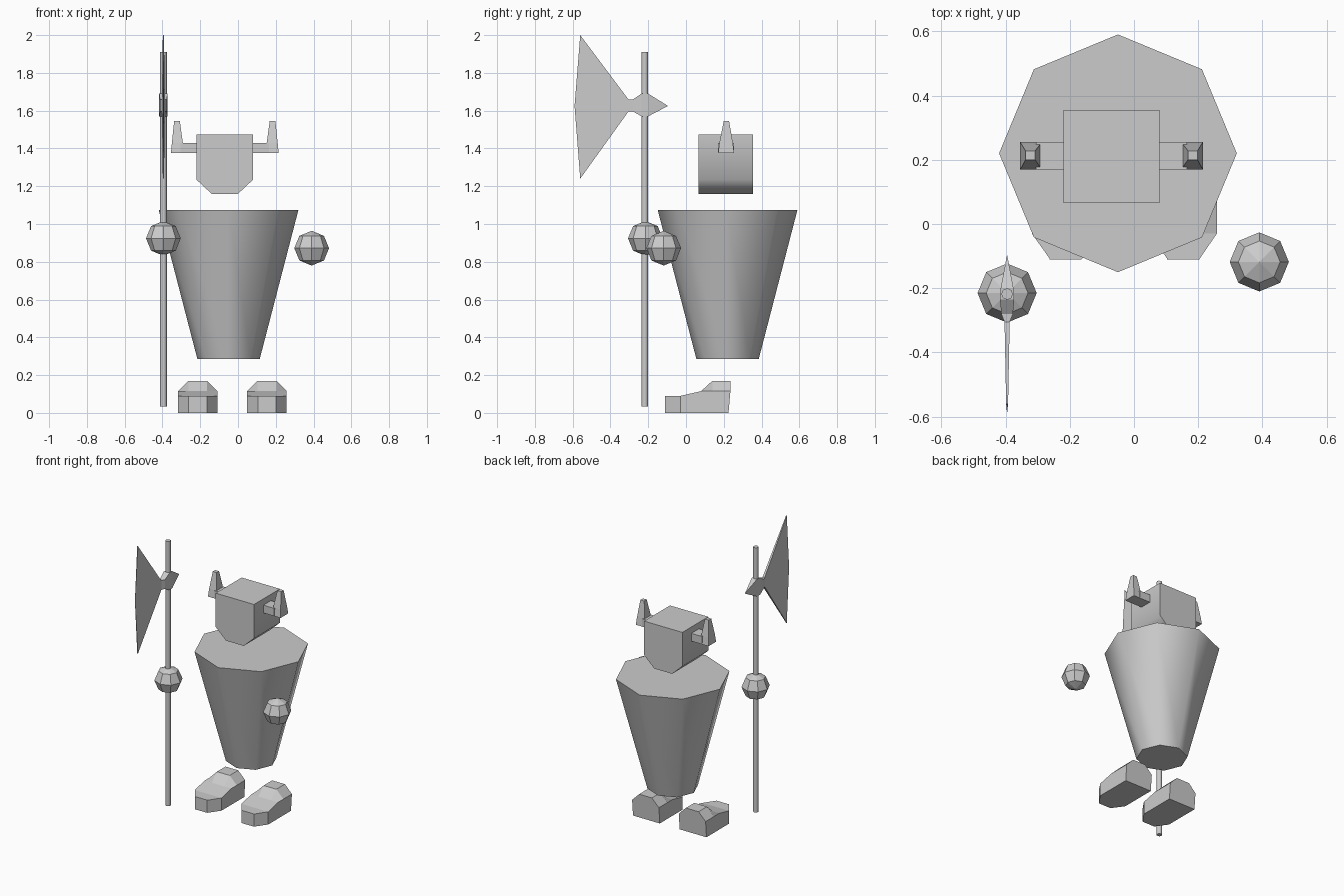
import bpy
import bmesh
from math import radians
from mathutils import Vector

cube = bpy.data.objects.get("Cube")
if cube:
    bpy.data.objects.remove(cube, do_unlink=True)

grey = bpy.data.materials.new("plain grey")
grey.use_nodes = True
grey.diffuse_color = (0.6, 0.6, 0.6, 1)
grey.node_tree.nodes["Principled BSDF"].inputs["Base Color"].default_value = (0.6, 0.6, 0.6, 1)


def finish(obj, name, smooth=False):
    obj.name = obj.data.name = name
    obj.data.materials.append(grey)
    if smooth:
        bpy.ops.object.select_all(action="DESELECT")
        obj.select_set(True)
        bpy.context.view_layer.objects.active = obj
        bpy.ops.object.shade_smooth_by_angle(angle=radians(55))
    return obj


def loft(name, sections, smooth=False):
    """Skin equal-length rings of points, cap both ends, merge collapsed points."""
    bm = bmesh.new()
    rings = [[bm.verts.new(p) for p in ring] for ring in sections]
    n = len(rings[0])
    for a, b in zip(rings, rings[1:]):
        for i in range(n):
            j = (i + 1) % n
            bm.faces.new((a[i], a[j], b[j], b[i]))
    bm.faces.new(rings[0])
    bm.faces.new(rings[-1])
    bmesh.ops.remove_doubles(bm, verts=bm.verts, dist=0.0005)
    bmesh.ops.recalc_face_normals(bm, faces=bm.faces)
    mesh = bpy.data.meshes.new(name)
    bm.to_mesh(mesh)
    bm.free()
    obj = bpy.data.objects.new(name, mesh)
    bpy.context.collection.objects.link(obj)
    return finish(obj, name, smooth)


def rect(x0, x1, y0, y1, z):
    return [(x0, y0, z), (x1, y0, z), (x1, y1, z), (x0, y1, z)]


# Tapered eight-sided body
bpy.ops.mesh.primitive_cone_add(vertices=8, radius1=0.165, radius2=0.37,
                                depth=0.79, location=(-0.05, 0.22, 0.68))
finish(bpy.context.object, "body", True)

# Head block with a chamfered jaw
jaw = [(-0.22, 1.475), (-0.22, 1.235), (-0.14, 1.16),
       (0.0, 1.16), (0.08, 1.235), (0.08, 1.475)]
loft("head", [[(x, y, z) for x, z in jaw] for y in (0.065, 0.355)], True)

# Horns: a square arm out of the head and a tapering upright tip
for side, name in ((1, "left"), (-1, "right")):
    def hx(d):
        return -0.07 + side * d
    loft(name + "_horn_arm", [rect(hx(0.15), hx(0.235), 0.17, 0.255, z)
                              for z in (1.375, 1.43)])
    loft(name + "_horn_tip", [rect(hx(0.222), hx(0.285), 0.17, 0.255, 1.375),
                              rect(hx(0.222), hx(0.28), 0.177, 0.248, 1.43),
                              rect(hx(0.238), hx(0.268), 0.2, 0.228, 1.545)])

# Boots: y of sole, y of top, half width, shoulder height, top height
boot = [(-0.11, -0.11, 0.048, 0.09, 0.09),
        (-0.03, -0.03, 0.105, 0.09, 0.09),
        (0.08, 0.08, 0.105, 0.115, 0.115),
        (0.14, 0.14, 0.105, 0.115, 0.17),
        (0.225, 0.235, 0.105, 0.115, 0.17)]
for cx, name in ((0.153, "left_boot"), (-0.213, "right_boot")):
    rings = []
    for y0, y1, w, shoulder, top in boot:
        t = 0.05
        rings.append([(cx - w, y0, 0), (cx + w, y0, 0), (cx + w, y1, shoulder),
                      (cx + t, y1, top), (cx - t, y1, top), (cx - w, y1, shoulder)])
    loft(name, rings)

# Ball hands
for name, spot in (("left_hand", (0.39, -0.118, 0.872)),
                   ("right_hand", (-0.395, -0.215, 0.924))):
    bpy.ops.mesh.primitive_uv_sphere_add(segments=8, ring_count=4,
                                         radius=0.092, location=spot)
    finish(bpy.context.object, name)

# Axe shaft
bpy.ops.mesh.primitive_cylinder_add(vertices=8, radius=0.018, depth=1.875,
                                    location=(-0.395, -0.218, 0.9725))
finish(bpy.context.object, "axe_shaft", True)

# Axe head: y, half thickness, low z, high z from spike to blade edge
blade = [(-0.095, 0, 1.625, 1.625), (-0.2, 0.02, 1.57, 1.69),
         (-0.235, 0.022, 1.57, 1.69), (-0.28, 0.018, 1.595, 1.66),
         (-0.305, 0.008, 1.595, 1.66), (-0.56, 0.003, 1.24, 2.0),
         (-0.59, 0, 1.625, 1.625)]
loft("axe_head", [[(-0.395 - t, y, lo), (-0.395 + t, y, lo),
                   (-0.395 + t, y, hi), (-0.395 - t, y, hi)]
                  for y, t, lo, hi in blade])
